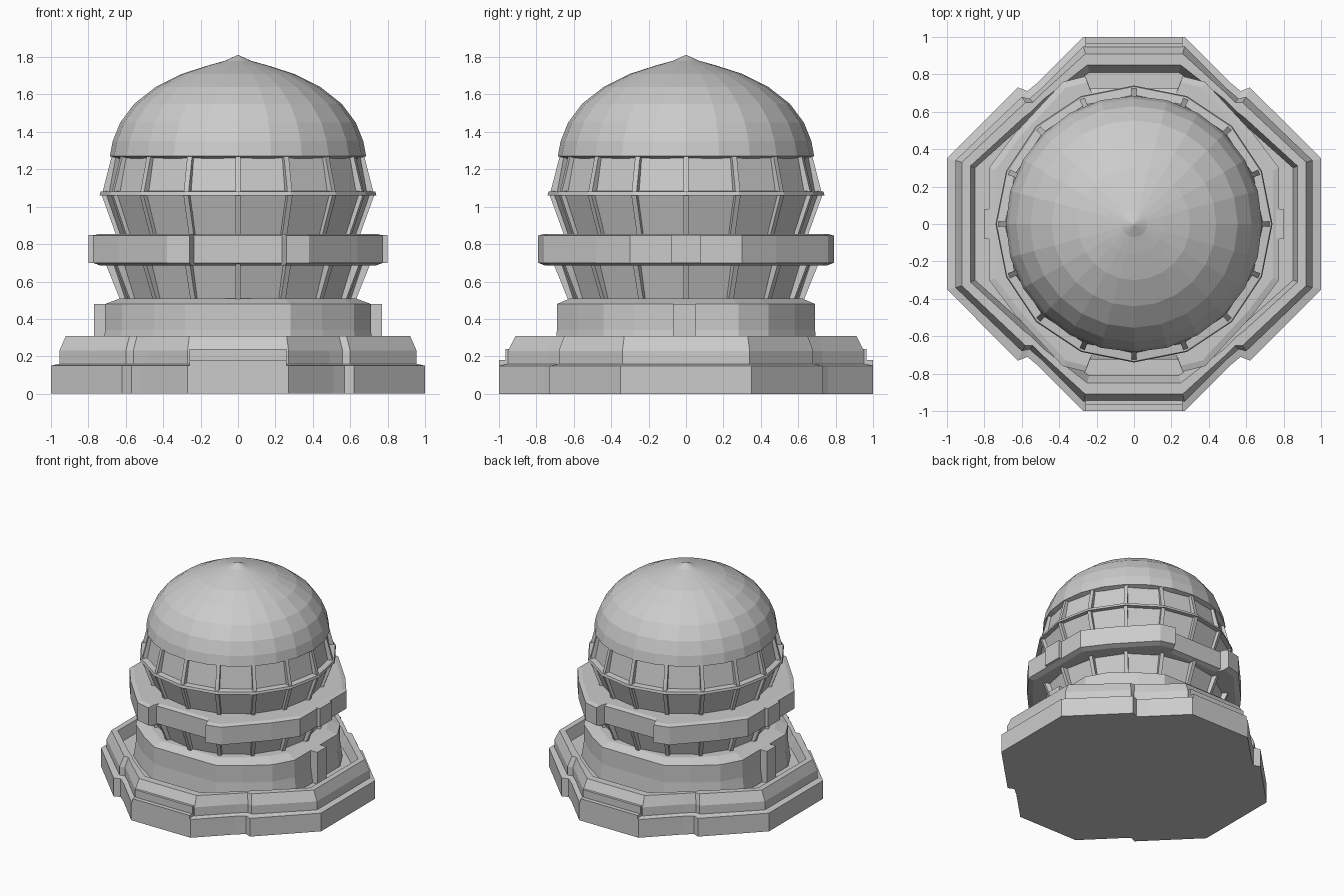
import bpy, math

if "Cube" in bpy.data.objects:
    bpy.data.objects.remove(bpy.data.objects["Cube"])


def make(name, verts, faces):
    me = bpy.data.meshes.new(name)
    me.from_pydata(verts, [], faces)
    me.update()
    ob = bpy.data.objects.new(name, me)
    bpy.context.collection.objects.link(ob)
    return ob


def loft(name, loops):
    """Join equal-length counter-clockwise loops and cap both ends."""
    n = len(loops[0])
    verts = [p for lp in loops for p in lp]
    faces = [tuple(range(n))[::-1]]
    for k in range(len(loops) - 1):
        for i in range(n):
            j = (i + 1) % n
            faces.append((k*n + i, k*n + j, (k+1)*n + j, (k+1)*n + i))
    faces.append(tuple(range((len(loops) - 1)*n, len(loops)*n)))
    return make(name, verts, faces)


def outline(quad, z):
    """Mirror a +x+y quadrant of points into a full closed loop."""
    q1 = list(quad)
    q2 = [(-x, y) for x, y in reversed(q1)]
    q3 = [(-x, -y) for x, y in q1]
    q4 = [(x, -y) for x, y in reversed(q1)]
    return [(x, y, z) for x, y in q1 + q2 + q3 + q4]


def lathe(name, profile, n):
    return loft(name, [[(r*math.cos(2*math.pi*i/n), r*math.sin(2*math.pi*i/n), z)
                        for i in range(n)] for r, z in profile])


def box(name, x0, x1, y0, y1, z0, z1):
    return loft(name, [[(x0, y0, z), (x1, y0, z), (x1, y1, z), (x0, y1, z)]
                       for z in (z0, z1)])


def ribs(name, r0, z0, r1, z1, n=16, w=0.014, depth=0.08):
    """Thin upright fins between two heights, one per wall corner."""
    verts, faces = [], []
    for i in range(n):
        a = 2*math.pi*i/n
        c, s = math.cos(a), math.sin(a)
        b = len(verts)
        for r, z in ((r0, z0), (r1, z1)):
            for d, t in ((r - depth, -w), (r, -w), (r, w), (r - depth, w)):
                verts.append((d*c - t*s, d*s + t*c, z))
        for f in ((3, 2, 1, 0), (4, 5, 6, 7), (0, 1, 5, 4),
                  (1, 2, 6, 5), (2, 3, 7, 6), (3, 0, 4, 7)):
            faces.append(tuple(b + k for k in f))
    return make(name, verts, faces)


# stepped plinth with notched corners and a sunken walk behind the rim
low = [(1, .35), (.62, .73), (.57, .71), (.51, .76), (.27, 1)]
mid = [(.955, .34), (.60, .68), (.56, .67), (.49, .73), (.27, .95)]
top = [(.92, .33), (.58, .65), (.54, .65), (.48, .71), (.26, .91)]
inn = [(.875, .31), (.59, .57), (.55, .60), (.48, .67), (.25, .85)]
pit = [(.85, .30), (.57, .55), (.53, .58), (.46, .65), (.24, .81)]
loft("plinth", [outline(low, 0), outline(low, .15), outline(mid, .16),
                outline(mid, .23), outline(top, .31), outline(inn, .31),
                outline(pit, .22)])

# low steps at the front and back
for s, side in ((-1, "front"), (1, "back")):
    for k, (d, h) in enumerate(((1.0, .18), (.965, .24))):
        ya, yb = sorted((s*d, s*.87))
        box(f"{side}_step_{k}", -.26, .26, ya, yb, 0, h)

# drum with a boss on each side
drum = [(.71, .28), (.62, .44), (.45, .58), (.28, .69)]
collar = [(.63, .25), (.55, .38), (.40, .52), (.25, .62)]
loft("drum", [outline([(x*1.03, y*1.02) for x, y in drum], .2),
              outline(drum, .34), outline(drum, .48), outline(collar, .51)])
for s, side in ((-1, "left"), (1, "right")):
    xa, xb = sorted((s*.6, s*.77))
    box(f"{side}_boss", xa, xb, -.07, .05, .2, .48)

# lower flared wall
lathe("lower_wall", [(.60, .49), (.67, .70)], 16)
ribs("lower_ribs", .625, .49, .71, .70)

# projecting belt, set back at the front and back
belt = [(.775, .30), (.64, .48), (.38, .76), (.26, .79), (.235, .725)]
loft("belt", [outline([(x*.95, y*.95) for x, y in belt], .685),
              outline(belt, .70), outline(belt, .845),
              outline([(x*.96, y*.96) for x, y in belt], .855)])
for s, side in ((-1, "left"), (1, "right")):
    xa, xb = sorted((s*.7, s*.8))
    box(f"{side}_belt_block", xa, xb, -.08, .08, .70, .85)

# upper wall: flares out to a thin lip, then leans in under the dome
lathe("upper_wall", [(.625, .83), (.705, 1.06), (.74, 1.06), (.735, 1.08),
                     (.69, 1.085), (.655, 1.27)], 16)
ribs("upper_flare_ribs", .645, .83, .73, 1.065)
ribs("upper_ribs", .725, 1.075, .675, 1.27)

# dome with a small pointed cap
lathe("dome", [(.64, 1.255), (.685, 1.27), (.67, 1.35), (.63, 1.45), (.555, 1.55),
               (.44, 1.64), (.30, 1.71), (.16, 1.755), (.07, 1.78),
               (.004, 1.81)], 24)
